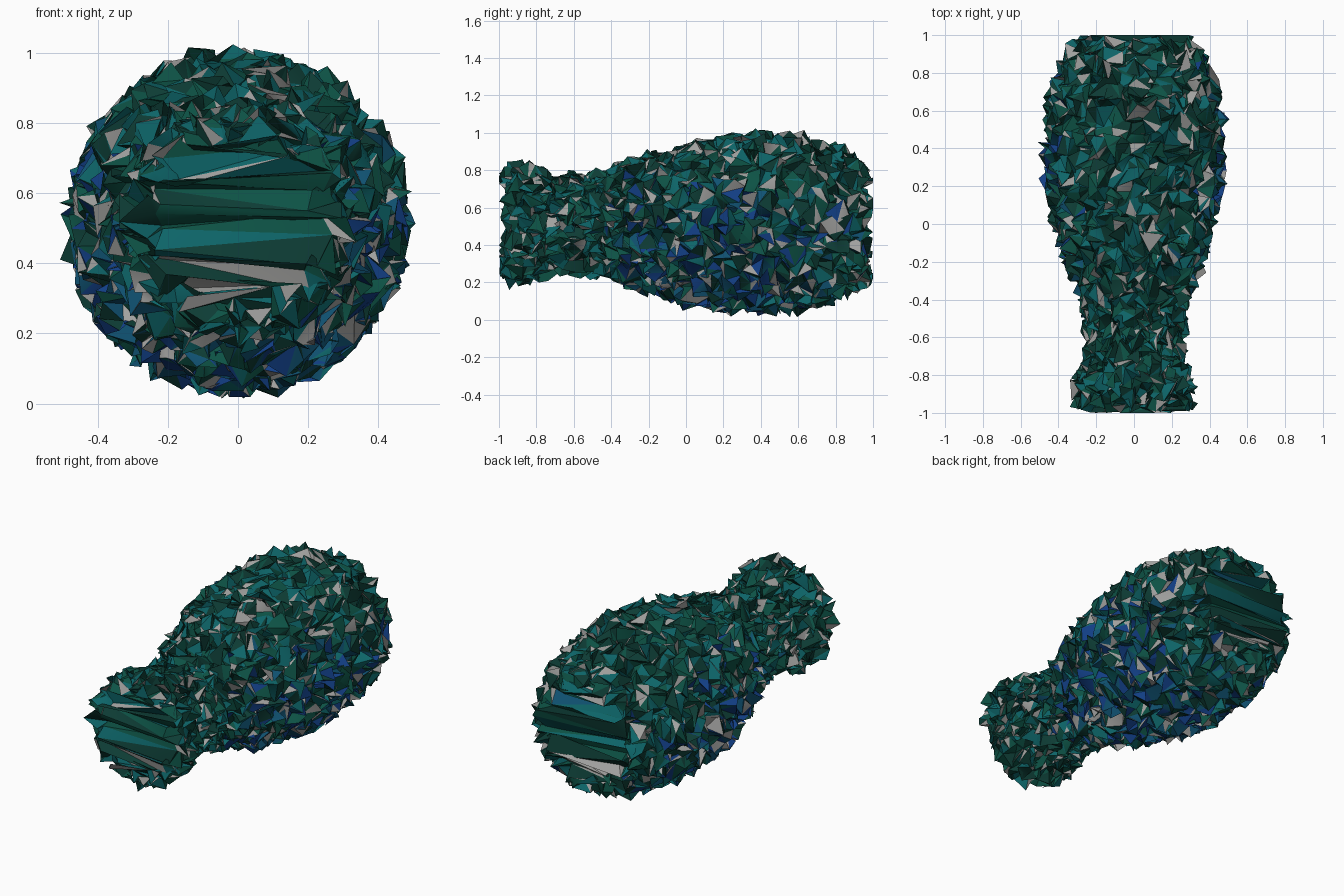
import bpy, bmesh, math, random
from mathutils import Vector

if "Cube" in bpy.data.objects:
    bpy.data.objects.remove(bpy.data.objects["Cube"])

random.seed(7)
SEG, RINGS, CZ, JIT = 64, 62, 0.515, 0.055

# Vase profile lying along y: (y, radius)
PROFILE = [(-0.96, 0.25), (-0.945, 0.29), (-0.88, 0.31), (-0.80, 0.285), (-0.72, 0.245),
           (-0.58, 0.235), (-0.40, 0.265), (-0.20, 0.345), (0.0, 0.41), (0.2, 0.445),
           (0.4, 0.46), (0.6, 0.445), (0.8, 0.395), (0.92, 0.335), (0.955, 0.28)]

def material(name, col):
    m = bpy.data.materials.new(name)
    m.diffuse_color = (*col, 1)
    m.use_nodes = True
    m.node_tree.nodes["Principled BSDF"].inputs["Base Color"].default_value = m.diffuse_color
    return m

GREENS = [material("dark_green", (0.004, 0.045, 0.035)), material("green", (0.004, 0.085, 0.06)),
          material("teal", (0.004, 0.13, 0.14))]
BLUES = [material("sea_blue", (0.005, 0.085, 0.17)), material("blue", (0.006, 0.05, 0.24))]
GREY = [material("pale_grey", (0.36, 0.36, 0.35))]
MATS = GREENS + BLUES + GREY

# Even spacing along the profile length
lengths = [0]
for a, b in zip(PROFILE, PROFILE[1:]):
    lengths.append(lengths[-1] + math.dist(a, b))

def profile_at(t):
    s = t * lengths[-1]
    for i in range(len(PROFILE) - 1):
        if s <= lengths[i + 1] + 1e-9:
            f = (s - lengths[i]) / (lengths[i + 1] - lengths[i])
            return [p + (q - p) * f for p, q in zip(PROFILE[i], PROFILE[i + 1])]

def jitter():
    while True:
        v = Vector([random.uniform(-1, 1) for _ in range(3)])
        if v.length <= 1:
            return v * JIT * 1.15

# Rough crinkled wall: rings of scattered vertices
bm = bmesh.new()
rings = []
for j in range(RINGS):
    y, r = profile_at(j / (RINGS - 1))
    ring = []
    for i in range(SEG):
        a = 2 * math.pi * (i + 0.5 * (j % 2)) / SEG
        p = Vector((r * math.sin(a), y, CZ + r * math.cos(a))) + jitter()
        p.y = max(-1, min(1, p.y))
        p.z = max(0, p.z)
        ring.append(bm.verts.new(p))
    rings.append(ring)

def tri(a, b, c):
    f = bm.faces.new((a, b, c))
    p = f.calc_center_median()
    blue = 0.65 * max(0, 1 - abs(p.y - 0.2) / 0.8) * max(0, min(1, (0.85 - p.z) * 2))
    u = random.random()
    group = GREY if u < 0.13 else BLUES if random.random() < blue else GREENS
    f.material_index = MATS.index(random.choice(group))

for j in range(RINGS - 1):
    for i in range(SEG):
        k = (i + 1) % SEG
        a, b, c, d = rings[j][i], rings[j][k], rings[j + 1][k], rings[j + 1][i]
        if j % 2:
            tri(a, b, c)
            tri(a, c, d)
        else:
            tri(a, b, d)
            tri(b, c, d)

# End caps: long horizontal strips across the opening
for ring, flip in ((rings[0], True), (rings[-1], False)):
    for i in range(SEG // 2):
        l0, l1 = ring[-i % SEG], ring[-i - 1]
        r0, r1 = ring[i], ring[i + 1]
        for t in ((l0, r0, r1), (l0, r1, l1)):
            if len(set(t)) == 3:
                tri(*(t[::-1] if flip else t))

bmesh.ops.recalc_face_normals(bm, faces=bm.faces[:])
mesh = bpy.data.meshes.new("crinkled_vase")
bm.to_mesh(mesh)
bm.free()
for m in MATS:
    mesh.materials.append(m)
vase = bpy.data.objects.new("crinkled_vase", mesh)
bpy.context.collection.objects.link(vase)
bpy.context.view_layer.objects.active = vase
vase.select_set(True)
bpy.ops.object.shade_smooth_by_angle(angle=math.radians(40))
